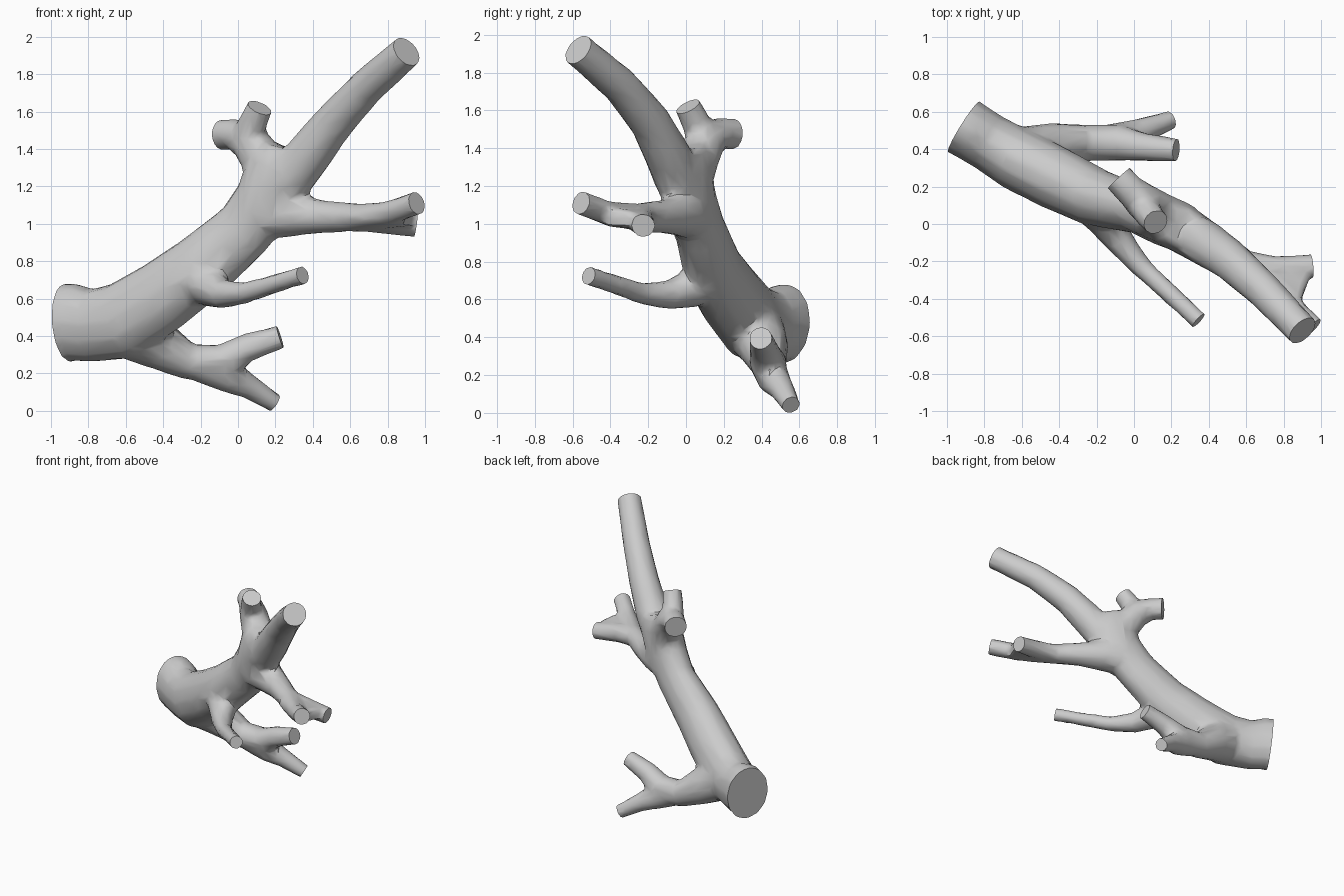
import bpy, bmesh, math
from mathutils import Vector

old = bpy.data.objects.get("Cube")
if old:
    bpy.data.objects.remove(old, do_unlink=True)

grey = bpy.data.materials.new("bark grey")
grey.use_nodes = True
grey.diffuse_color = (0.6, 0.6, 0.6, 1)
grey.node_tree.nodes["Principled BSDF"].inputs["Base Color"].default_value = (0.6, 0.6, 0.6, 1)

SIDES = 12
OVERRUN = 0.06   # limbs run past their cut plane, then are sawn flat
GROW = 0.005     # makes up for shrinkage when the joints are smoothed
cuts = []        # (centre, outward direction, radius)


def limb(bm, points, saw_start=False, saw_end=True):
    """Closed tube through (x, y, z, radius[, sideways scale]) points."""
    path = [(Vector(p[:3]), p[3], p[4] if len(p) > 4 else 1.0) for p in points]
    for sawn, end, inner in ((saw_start, 0, 1), (saw_end, -1, -2)):
        if sawn:
            c, r, flat = path[end]
            d = (c - path[inner][0]).normalized()
            cuts.append((c, d, r))
            path[end] = (c + d * OVERRUN, r, flat)
    rings = []
    for i, (c, r, flat) in enumerate(path):
        t = (path[min(i + 1, len(path) - 1)][0] - path[max(i - 1, 0)][0]).normalized()
        side = t.cross(Vector((0, 0, 1))).normalized()
        up = side.cross(t)
        ring = []
        for k in range(SIDES):
            a = 2 * math.pi * k / SIDES
            ring.append(bm.verts.new(c + (r + GROW) * (side * math.cos(a) * flat + up * math.sin(a))))
        rings.append(ring)
    for a, b in zip(rings, rings[1:]):
        for k in range(SIDES):
            n = (k + 1) % SIDES
            bm.faces.new((a[k], a[n], b[n], b[k]))
    bm.faces.new(rings[0][::-1])
    bm.faces.new(rings[-1])


bm = bmesh.new()
# Trunk and neck, taller than wide
limb(bm, [(-0.91, 0.52, 0.47, 0.216, 0.75), (-0.87, 0.495, 0.474, 0.205, 0.76),
          (-0.78, 0.44, 0.455, 0.193, 0.79), (-0.62, 0.345, 0.48, 0.205, 0.81),
          (-0.40, 0.235, 0.615, 0.193, 0.86), (-0.20, 0.14, 0.765, 0.178, 0.85),
          (0.03, 0.075, 0.965, 0.162, 0.78), (0.15, 0.02, 1.12, 0.175, 0.75),
          (0.225, -0.005, 1.30, 0.182, 0.73), (0.26, -0.02, 1.40, 0.135, 0.76)],
     saw_start=True, saw_end=False)
# Tall upper limb
limb(bm, [(0.25, -0.03, 1.20, 0.12), (0.37, -0.095, 1.36, 0.12), (0.51, -0.19, 1.54, 0.106),
          (0.685, -0.345, 1.73, 0.094), (0.90, -0.57, 1.92, 0.084)])
# Two stubs behind the neck
limb(bm, [(0.17, 0.03, 1.28, 0.12), (0.06, 0.11, 1.44, 0.10), (-0.02, 0.18, 1.48, 0.08),
          (-0.08, 0.245, 1.475, 0.08)])
limb(bm, [(0.05, 0.12, 1.43, 0.09), (0.075, 0.055, 1.53, 0.073), (0.115, 0.01, 1.62, 0.063)])
# Forked side branch with a broad web between its tips
limb(bm, [(0.12, 0.04, 1.05, 0.13), (0.28, -0.025, 1.05, 0.115), (0.45, -0.115, 1.038, 0.085),
          (0.65, -0.26, 1.035, 0.07), (0.80, -0.41, 1.055, 0.061), (0.955, -0.555, 1.11, 0.06)])
limb(bm, [(0.60, -0.21, 1.03, 0.062), (0.75, -0.24, 1.02, 0.066), (0.95, -0.225, 0.99, 0.057)])
limb(bm, [(0.62, -0.25, 1.035, 0.05, 1.6), (0.76, -0.31, 1.03, 0.05, 2.2),
          (0.91, -0.365, 1.03, 0.045, 2.3)], saw_end=False)
# Thin middle branch
limb(bm, [(-0.23, 0.13, 0.72, 0.13), (-0.15, 0.02, 0.655, 0.097), (-0.075, -0.095, 0.623, 0.073),
          (0.04, -0.23, 0.63, 0.053), (0.20, -0.38, 0.68, 0.047), (0.345, -0.515, 0.725, 0.047)])
# Lower forked branch
limb(bm, [(-0.58, 0.36, 0.44, 0.16), (-0.42, 0.41, 0.35, 0.13), (-0.26, 0.435, 0.262, 0.094),
          (-0.08, 0.435, 0.26, 0.094), (0.06, 0.41, 0.342, 0.072), (0.225, 0.395, 0.395, 0.055)])
limb(bm, [(-0.20, 0.435, 0.235, 0.08), (-0.05, 0.46, 0.185, 0.085), (0.06, 0.505, 0.128, 0.063),
          (0.195, 0.555, 0.042, 0.043)])

raw = bpy.data.meshes.new("branch_raw")
bm.to_mesh(raw)
bm.free()
branch = bpy.data.objects.new("branch", raw)
bpy.context.collection.objects.link(branch)

# Fuse the limbs, soften the joints and reduce to broad facets
m = branch.modifiers.new("fuse", 'REMESH')
m.mode = 'VOXEL'
m.voxel_size = 0.018
m = branch.modifiers.new("soften", 'SMOOTH')
m.factor = 0.5
m.iterations = 11
m = branch.modifiers.new("facet", 'DECIMATE')
m.ratio = 0.07
deps = bpy.context.evaluated_depsgraph_get()
mesh = bpy.data.meshes.new_from_object(branch.evaluated_get(deps))
branch.modifiers.clear()
branch.data = mesh
bpy.data.meshes.remove(raw)
mesh.name = "branch"

# Saw every limb end flat and cap it
bm = bmesh.new()
bm.from_mesh(mesh)
for centre, d, r in cuts:
    faces = [f for f in bm.faces if any(
        (v.co - centre).dot(d) > 0 and (v.co - centre).length < r * 1.3 + OVERRUN for v in f.verts)]
    geom = set(faces)
    for f in faces:
        geom.update(f.edges)
        geom.update(f.verts)
    bmesh.ops.bisect_plane(bm, geom=list(geom), plane_co=centre, plane_no=d, clear_outer=True)
    rim = [e for e in bm.edges if e.is_boundary]
    bmesh.ops.holes_fill(bm, edges=rim, sides=0)
bmesh.ops.recalc_face_normals(bm, faces=bm.faces[:])
bm.to_mesh(mesh)
bm.free()

mesh.materials.clear()
mesh.materials.append(grey)
bpy.ops.object.select_all(action='DESELECT')
branch.select_set(True)
bpy.context.view_layer.objects.active = branch
bpy.ops.object.shade_smooth_by_angle(angle=math.radians(35))
